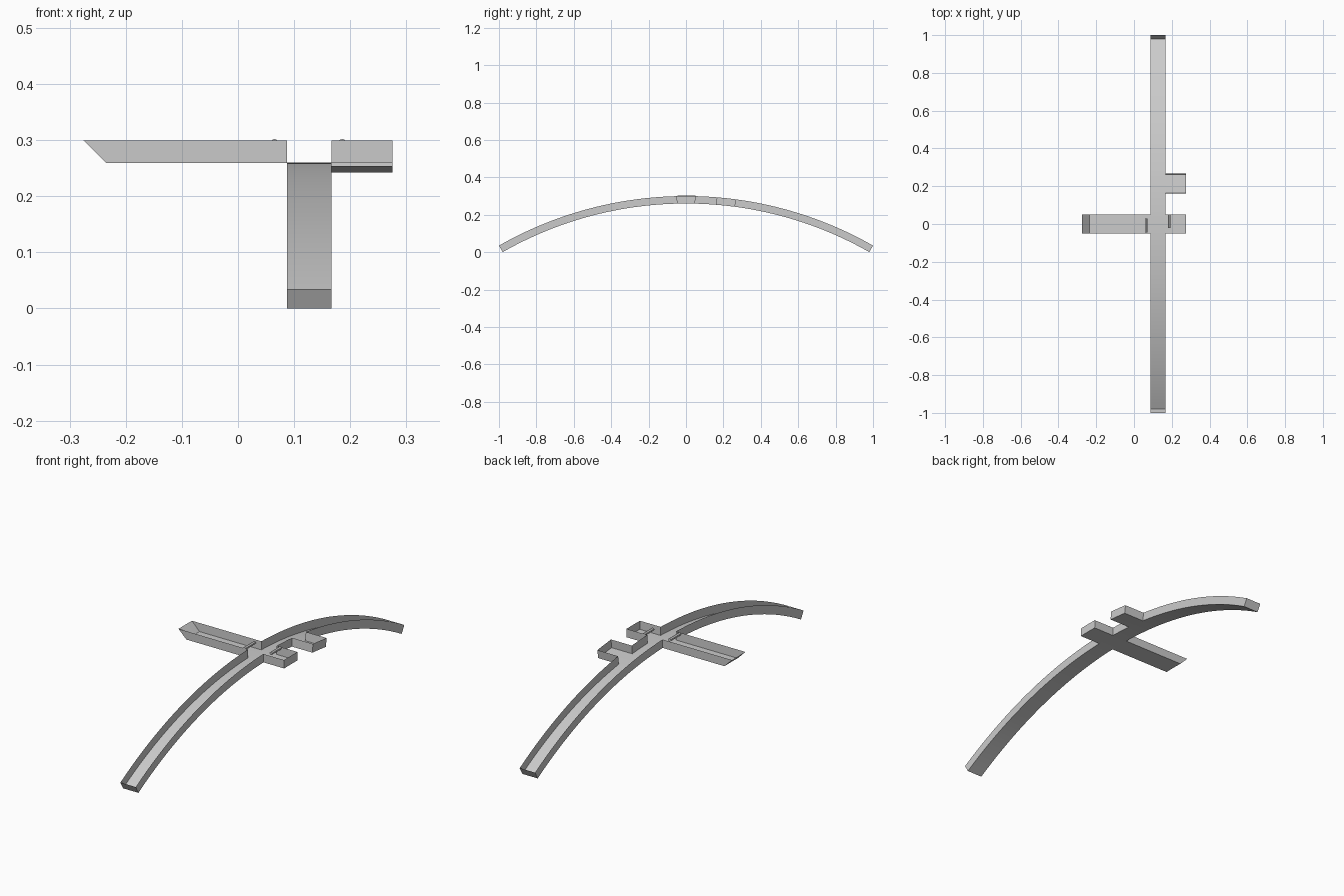
import bpy, bmesh
from math import asin, sin, cos, pi, radians
from mathutils import Matrix

if "Cube" in bpy.data.objects:
    bpy.data.objects.remove(bpy.data.objects["Cube"])

R, DEPTH, CZ = 2.019, 0.04, -1.719      # outer arc radius, trough depth, arc centre height
X0, X1 = 0.087, 0.167                   # sides of the long curved trough
ARM, STUB = (-0.05, 0.05), (0.165, 0.267)
A_END = asin(1 / R)


def point(x, y, rim):
    """Point on the rim arc or on the floor arc, at rim position y."""
    a = asin(max(-1, min(1, y)) / R)
    r = R if rim else R - DEPTH
    return (x, r * sin(a), CZ + r * cos(a))


def quad(bm, pts):
    bm.faces.new([bm.verts.new(p) for p in pts])


def floor(bm, xa, xb, ya, yb):
    quad(bm, [point(xa, ya, 0), point(xb, ya, 0), point(xb, yb, 0), point(xa, yb, 0)])


def wall(bm, xa, ya, xb, yb, lean=0.0):
    quad(bm, [point(xa, ya, 0), point(xb, yb, 0),
              point(xb + lean, yb, 1), point(xa + lean, ya, 1)])


def finish(bm, name):
    bmesh.ops.remove_doubles(bm, verts=bm.verts, dist=1e-5)
    me = bpy.data.meshes.new(name)
    bm.to_mesh(me)
    bm.free()
    ob = bpy.data.objects.new(name, me)
    bpy.context.collection.objects.link(ob)
    bpy.context.view_layer.objects.active = ob
    ob.select_set(True)
    bpy.ops.object.shade_smooth_by_angle(angle=radians(30))
    ob.select_set(False)
    return ob


def inside(y, span):
    return span[0] < y < span[1]


# Long curved trough, open where the side branches join
n = 48
rows = sorted([R * sin(-A_END + 2 * A_END * i / n) for i in range(n + 1)]
              + list(ARM) + list(STUB))
bm = bmesh.new()
for ya, yb in zip(rows, rows[1:]):
    mid = (ya + yb) / 2
    floor(bm, X0, X1, ya, yb)
    if not inside(mid, ARM):
        wall(bm, X0, yb, X0, ya)
    if not (inside(mid, ARM) or inside(mid, STUB)):
        wall(bm, X1, ya, X1, yb)
wall(bm, X0, rows[0], X1, rows[0])
wall(bm, X1, rows[-1], X0, rows[-1])
finish(bm, "curved_trough")


# Side branches: floor, two long walls and one end wall
def branch(name, x_join, x_end, span, lean=0.0):
    bm = bmesh.new()
    ya, yb = span
    ys = [ya, (ya + yb) / 2, yb]
    for a, b in zip(ys, ys[1:]):
        floor(bm, x_join, x_end, a, b)
        wall(bm, x_end, a, x_end, b, lean)
    for y in span:
        quad(bm, [point(x_join, y, 0), point(x_end, y, 0),
                  point(x_end + lean, y, 1), point(x_join, y, 1)])
    bmesh.ops.remove_doubles(bm, verts=bm.verts, dist=1e-5)
    bmesh.ops.recalc_face_normals(bm, faces=bm.faces)
    finish(bm, name)


branch("left_arm", X0, -0.235, ARM, lean=-0.04)
branch("right_stub", X1, 0.275, ARM)
branch("rear_stub", X1, 0.275, STUB)


# Small round bars lying across the arm openings
def bar(name, x, ya, yb, r=0.007):
    bm = bmesh.new()
    m = Matrix.Translation((x, (ya + yb) / 2, 0.302 - r)) @ Matrix.Rotation(pi / 2, 4, 'X')
    bmesh.ops.create_cone(bm, cap_ends=True, segments=12, radius1=r, radius2=r,
                          depth=yb - ya, matrix=m)
    finish(bm, name)


bar("left_bar", 0.065, -0.045, 0.03)
bar("right_bar", 0.186, -0.02, 0.05)
